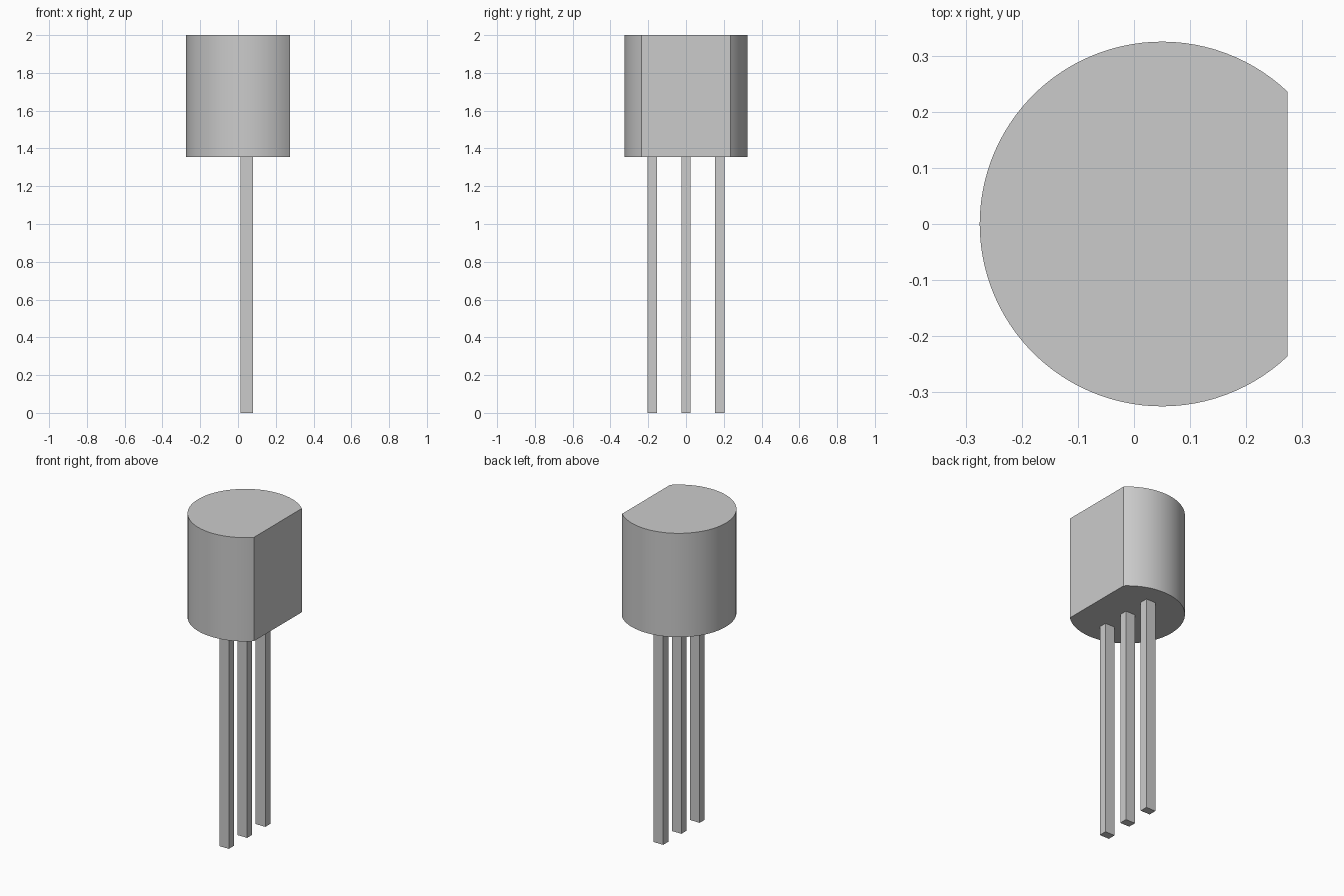
import bpy
import bmesh
from math import acos, cos, sin, pi, radians

cube = bpy.data.objects.get("Cube")
if cube:
    bpy.data.objects.remove(cube, do_unlink=True)

RADIUS = 0.325
AXIS_X = 0.05        # centre of the round side
FLAT_X = 0.274       # plane of the flat side
BODY_BOTTOM, TOP = 1.355, 2.0
SEGMENTS = 80

grey = bpy.data.materials.new("plain_grey")
grey.use_nodes = True
colour = (0.6, 0.6, 0.6, 1)
grey.diffuse_color = colour
grey.node_tree.nodes["Principled BSDF"].inputs["Base Color"].default_value = colour


def extruded(name, outline, bottom, top):
    """Closed prism made from a flat outline."""
    bm = bmesh.new()
    base = bm.faces.new([bm.verts.new((x, y, bottom)) for x, y in outline])
    result = bmesh.ops.extrude_face_region(bm, geom=[base], use_keep_orig=True)
    moved = [v for v in result["geom"] if isinstance(v, bmesh.types.BMVert)]
    bmesh.ops.translate(bm, verts=moved, vec=(0, 0, top - bottom))
    bmesh.ops.recalc_face_normals(bm, faces=bm.faces)
    mesh = bpy.data.meshes.new(name)
    bm.to_mesh(mesh)
    bm.free()
    mesh.materials.append(grey)
    obj = bpy.data.objects.new(name, mesh)
    bpy.context.collection.objects.link(obj)
    return obj


# Round body with one flat side
start = acos((FLAT_X - AXIS_X) / RADIUS)
sweep = 2 * (pi - start)
angles = [start + sweep * i / SEGMENTS for i in range(SEGMENTS + 1)]
arc = [(AXIS_X + RADIUS * cos(a), RADIUS * sin(a)) for a in angles]
body = extruded("body", arc, BODY_BOTTOM, TOP)
bpy.ops.object.select_all(action="DESELECT")
body.select_set(True)
bpy.context.view_layer.objects.active = body
bpy.ops.object.shade_smooth_by_angle(angle=radians(30))

# Three straight legs in a row
HALF_X, HALF_Y, LEG_X = 0.033, 0.025, 0.047
for name, y in (("front_leg", -0.179), ("middle_leg", 0), ("back_leg", 0.179)):
    corners = [(LEG_X + sx * HALF_X, y + sy * HALF_Y)
               for sx, sy in ((-1, -1), (1, -1), (1, 1), (-1, 1))]
    extruded(name, corners, 0, BODY_BOTTOM)
